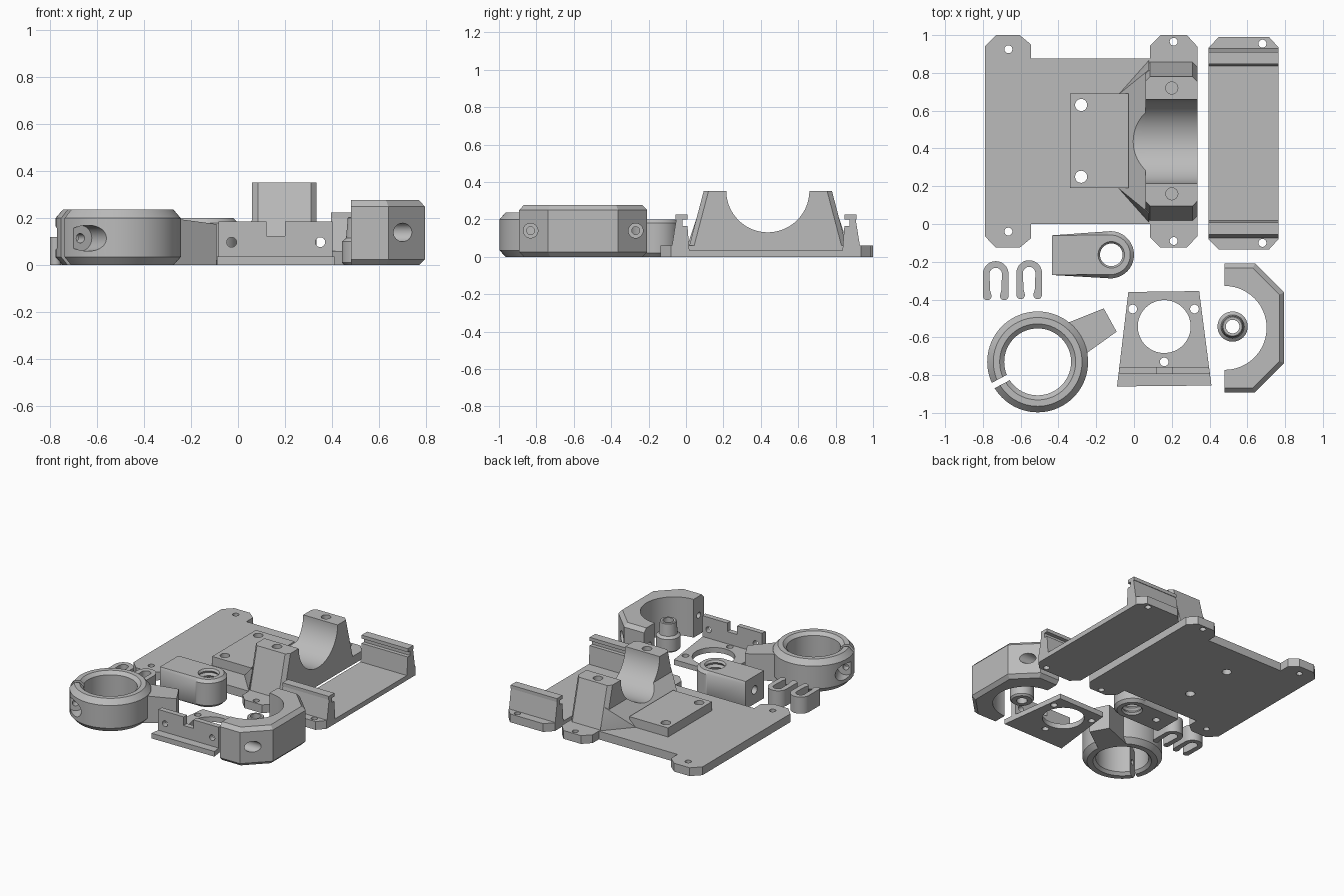
import bpy, bmesh
from math import sin, cos, radians, pi
from mathutils import Vector

if "Cube" in bpy.data.objects:
    bpy.data.objects.remove(bpy.data.objects["Cube"])

grey = bpy.data.materials.new("plain grey")
grey.use_nodes = True
grey.diffuse_color = (0.5, 0.5, 0.5, 1)
grey.node_tree.nodes["Principled BSDF"].inputs["Base Color"].default_value = (0.5, 0.5, 0.5, 1)


def make(name, bm):
    bmesh.ops.recalc_face_normals(bm, faces=bm.faces)
    mesh = bpy.data.meshes.new(name)
    bm.to_mesh(mesh)
    bm.free()
    mesh.materials.append(grey)
    ob = bpy.data.objects.new(name, mesh)
    bpy.context.collection.objects.link(ob)
    return ob


def loft(name, rings):
    """Solid through equal-length rings of points, capped at both ends."""
    bm = bmesh.new()
    rows = [[bm.verts.new(p) for p in ring] for ring in rings]
    n = len(rows[0])
    for a, b in zip(rows, rows[1:]):
        for i in range(n):
            j = (i + 1) % n
            bm.faces.new((a[i], a[j], b[j], b[i]))
    bm.faces.new(rows[0])
    bm.faces.new(rows[-1])
    return make(name, bm)


def slab(name, outline, z0, z1):
    return loft(name, [[(x, y, z) for x, y in outline] for z in (z0, z1)])


def slab_x(name, outline, x0, x1):
    return loft(name, [[(x, y, z) for y, z in outline] for x in (x0, x1)])


def box(name, x0, x1, y0, y1, z0, z1):
    return slab(name, [(x0, y0), (x1, y0), (x1, y1), (x0, y1)], z0, z1)


def arc(cx, cy, r, a0, a1, n=24):
    return [(cx + r * cos(radians(a0 + (a1 - a0) * i / n)),
             cy + r * sin(radians(a0 + (a1 - a0) * i / n))) for i in range(n + 1)]


def lathe(name, cx, cy, profile, n=64):
    return loft(name, [[(x, y, z) for x, y in arc(cx, cy, r, 0, 360, n)[:-1]] for r, z in profile])


def rod(p, q, r, n=32):
    p, q = Vector(p), Vector(q)
    bm = bmesh.new()
    bmesh.ops.create_cone(bm, cap_ends=True, segments=n, radius1=r, radius2=r, depth=(q - p).length)
    bm.transform((q - p).to_track_quat('Z', 'Y').to_matrix().to_4x4())
    bmesh.ops.translate(bm, verts=bm.verts, vec=(p + q) / 2)
    return make("cutter", bm)


def combine(ob, other, op='DIFFERENCE'):
    other.hide_render = True
    mod = ob.modifiers.new("cut", 'BOOLEAN')
    mod.operation, mod.solver, mod.object = op, 'EXACT', other
    mesh = bpy.data.meshes.new_from_object(ob.evaluated_get(bpy.context.evaluated_depsgraph_get()))
    ob.modifiers.clear()
    ob.data = mesh
    bpy.data.objects.remove(other)


def drill(ob, spots, r, z0=-0.1, z1=0.5):
    for x, y in spots:
        combine(ob, rod((x, y, z0), (x, y, z1), r))


# Main plate with four chamfered ears
half = [(-0.79, 0.94), (-0.73, 1), (-0.605, 1), (-0.545, 0.95), (-0.545, 0.875), (0.085, 0.875),
        (0.085, 0.945), (0.14, 1), (0.28, 1), (0.335, 0.94)]
plate = slab("main_plate", half + [(x, 0.875 - y) for x, y in reversed(half)], 0, 0.06)
block = box("mount_block", -0.34, -0.03, 0.19, 0.69, 0.03, 0.125)
drill(plate, [(-0.665, 0.925), (-0.665, -0.04), (0.21, 0.965), (0.21, -0.09)], 0.021)
for part in (plate, block):
    drill(part, [(-0.28, 0.63), (-0.28, 0.25)], 0.032)

# Bearing saddle with sloped ends and bevelled corners
saddle = slab_x("bearing_saddle", [(0.01, 0.03), (0.095, 0.353), (0.78, 0.353), (0.865, 0.03)], 0.06, 0.335)
bm = bmesh.new()
bm.from_mesh(saddle.data)
corners = [e for e in bm.edges if abs(e.verts[0].co.z - e.verts[1].co.z) > 0.1]
bmesh.ops.bevel(bm, geom=corners, offset=0.025, segments=1, affect='EDGES')
bm.to_mesh(saddle.data)
bm.free()

# Sloped gusset behind the saddle
bm = bmesh.new()
for x, out, z in ((-0.08, 0.25, 0.03), (-0.08, 0.25, 0.06), (0.08, 0.43, 0.03), (0.08, 0.43, 0.06), (0.08, 0.38, 0.21)):
    for side in (-1, 1):
        bm.verts.new((x, 0.4375 + side * out, z))
bmesh.ops.convex_hull(bm, input=bm.verts)
gusset = make("saddle_gusset", bm)
for part in (saddle, gusset):
    combine(part, rod((-0.2, 0.4375, 0.353), (0.5, 0.4375, 0.353), 0.222, 96))
drill(saddle, [(0.2, 0.72), (0.2, 0.16)], 0.032, 0.1)

# Long tray with a grooved wall at each end
half = [(-0.135, 0), (-0.135, 0.06), (-0.075, 0.06), (-0.052, 0.2), (-0.056, 0.2), (-0.056, 0.225),
        (0.008, 0.225), (0.008, 0.2), (-0.02, 0.2), (-0.02, 0.165), (0.008, 0.165), (0.018, 0.035)]
tray = slab_x("grooved_tray", half + [(0.855 - y, z) for y, z in reversed(half)], 0.395, 0.765)
trim = [(0.395, 0.935), (0.45, 0.99), (0.715, 0.99), (0.765, 0.935)]
combine(tray, slab("trim", trim + [(x, 0.855 - y) for x, y in reversed(trim)], -0.1, 0.5), 'INTERSECT')
drill(tray, [(0.68, 0.955), (0.68, -0.1)], 0.021)


# Rounded clamp with a threaded hole
def clamp_ring(c, z):
    pts = [(-0.435, -0.06), (-0.435, -0.27)] + arc(-0.125, -0.163, 0.125 - c, -98, 98, 32)
    return [(x, y, z) for x, y in pts]


clamp = loft("rounded_clamp", [clamp_ring(0.02, 0), clamp_ring(0, 0.02), clamp_ring(0, 0.18), clamp_ring(0.02, 0.2)])
thread = [(0.06 + 0.012 * (i % 2), -0.02 + 0.24 * i / 14) for i in range(15)]
combine(clamp, lathe("thread_cutter", -0.12, -0.163, thread, 40))
combine(clamp, rod((-0.5, -0.163, 0.1), (-0.12, -0.163, 0.1), 0.03))
drill(clamp, [(-0.33, -0.163)], 0.025, -0.1, 0.1)

# Two small U clips
for side, cx, cy in (("left", -0.555, -0.26), ("right", -0.732, -0.265)):
    outline = (arc(cx, cy, 0.068, 0, 180) + arc(cx - 0.045, cy - 0.115, 0.023, 180, 360, 12)
               + [(cx - 0.03, cy - 0.085)] + arc(cx, cy, 0.033, 180, 0)
               + [(cx + 0.03, cy - 0.085)] + arc(cx + 0.045, cy - 0.115, 0.023, 180, 360, 12))
    slab("u_clip_" + side, outline, 0, 0.12)

# Split ring with an arm
RX, RY = -0.51, -0.73
ring = lathe("split_ring", RX, RY, [(0.235, 0), (0.267, 0.035), (0.267, 0.2), (0.235, 0.237)], 80)
arm = [(-0.38, -0.535), (-0.16, -0.447), (-0.092, -0.57), (-0.28, -0.705)]
arm_top = [(x, y, z) for (x, y), z in zip(arm, (0.2, 0.18, 0.175, 0.2))]
combine(ring, loft("arm", [[(x, y, 0) for x, y in arm], arm_top]), 'UNION')
combine(ring, lathe("bore", RX, RY, [(0.205, -0.01), (0.177, 0.02), (0.177, 0.215), (0.21, 0.245)], 80))
out = Vector((cos(radians(208)), sin(radians(208)), 0))
across = Vector((-out.y, out.x, 0))
mid = Vector((RX, RY, 0.115))
ends = [mid + out * a + across * b for a, b in ((0.12, -0.016), (0.3, -0.016), (0.3, 0.016), (0.12, 0.016))]
combine(ring, slab("slit", [(p.x, p.y) for p in ends], -0.1, 0.4))
screw = mid + out * 0.222
combine(ring, rod(screw - across * 0.2, screw + across * 0.2, 0.02))
for s in (-1, 1):
    combine(ring, rod(screw + across * s * 0.075, screw + across * s * 0.3, 0.055))

# Tapered fan bracket with a notched upright
bracket = slab("fan_bracket", [(-0.09, -0.86), (0.41, -0.855), (0.345, -0.355), (-0.03, -0.36)], 0, 0.037)
combine(bracket, rod((0.16, -0.543, -0.1), (0.16, -0.543, 0.1), 0.14, 64))
drill(bracket, [(-0.007, -0.45), (0.32, -0.45), (0.16, -0.73)], 0.023)
upright = slab("bracket_upright", [(-0.082, -0.795), (0.402, -0.795), (0.397, -0.757), (-0.077, -0.757)], 0.02, 0.187)
combine(upright, box("notch", 0.122, 0.2, -0.9, -0.7, 0.125, 0.3))
for x in (-0.027, 0.35):
    combine(upright, rod((x, -0.9, 0.098), (x, -0.7, 0.098), 0.021))

# Stepped bushing
bushing = lathe("stepped_bushing", 0.522, -0.543,
                [(0.068, 0), (0.08, 0.012), (0.08, 0.1), (0.07, 0.11), (0.062, 0.115), (0.055, 0.2), (0.05, 0.205)], 40)
drill(bushing, [(0.522, -0.543)], 0.036)


# Half-octagon holder, chamfered on its outer edges
def holder_ring(c, z):
    k = 0.414 * c
    top = [(0.48, 0.342 - c), (0.64 - k, 0.342 - c), (0.795 - c, 0.187 - k)]
    pts = top + [(x, -y) for x, y in reversed(top)]
    return [(x, -0.55 + y, z) for x, y in pts]


holder = loft("half_octagon_holder", [holder_ring(0.025, 0), holder_ring(0, 0.025),
                                      holder_ring(0, 0.25), holder_ring(0.025, 0.277)])
combine(holder, rod((0.48, -0.55, -0.1), (0.48, -0.55, 0.5), 0.222, 80))
for side in (-1, 1):
    y = -0.55 + side * 0.281
    combine(holder, rod((0.4, y, 0.14), (0.9, y, 0.14), 0.021))
    combine(holder, rod((0.61, y, 0.14), (0.9, y, 0.14), 0.039))

# Smooth curved walls, keep hard edges
for ob in bpy.context.collection.objects:
    if ob.type == 'MESH' and grey.name in ob.data.materials:
        ob.data.shade_smooth()
        ob.data.set_sharp_from_angle(angle=pi / 6)
